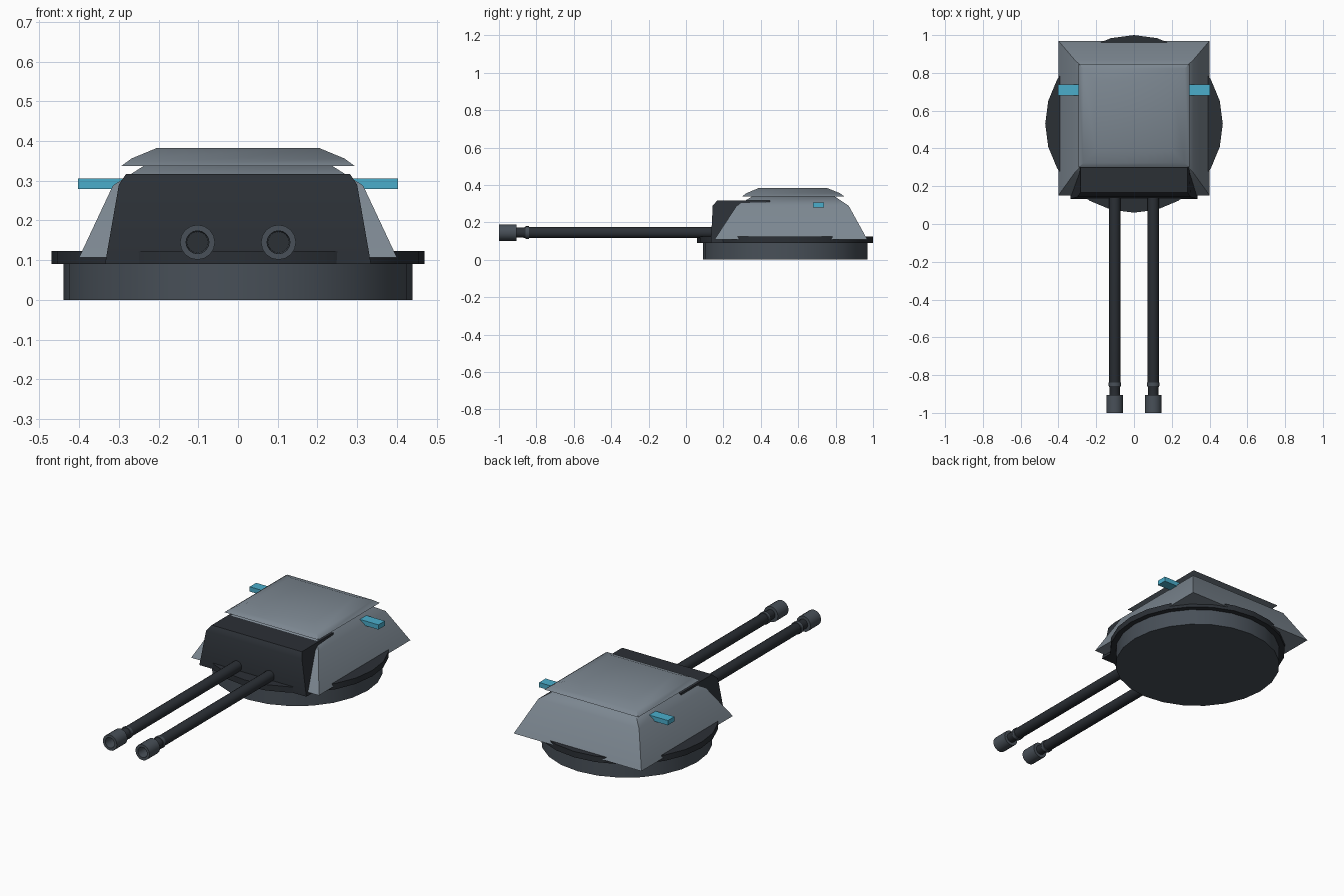
import bpy, bmesh, math

if "Cube" in bpy.data.objects:
    bpy.data.objects.remove(bpy.data.objects["Cube"])

def material(name, rgb):
    m = bpy.data.materials.new(name)
    m.diffuse_color = (*rgb, 1)
    m.use_nodes = True
    m.node_tree.nodes["Principled BSDF"].inputs["Base Color"].default_value = m.diffuse_color
    return m

ARMOUR = material("armour_grey", (0.20, 0.24, 0.28))
STEEL = material("steel_grey", (0.065, 0.08, 0.098))
DARK = material("dark_grey", (0.024, 0.029, 0.036))
BLUE = material("sensor_blue", (0.07, 0.42, 0.60))

def loft(name, rings, mat, angle=40, closed=False):
    """Skin a list of equal-length vertex rings; cap the ends unless closed."""
    bm = bmesh.new()
    loops = [[bm.verts.new(p) for p in r] for r in rings]
    pairs = list(zip(loops, loops[1:]))
    if closed:
        pairs.append((loops[-1], loops[0]))
    for a, b in pairs:
        n = len(a)
        for i in range(n):
            j = (i + 1) % n
            bm.faces.new((a[i], a[j], b[j], b[i]))
    if not closed:
        bm.faces.new(loops[0])
        bm.faces.new(loops[-1])
    bmesh.ops.recalc_face_normals(bm, faces=bm.faces)
    me = bpy.data.meshes.new(name)
    bm.to_mesh(me)
    bm.free()
    me.shade_smooth()
    me.set_sharp_from_angle(angle=math.radians(angle))
    me.materials.append(mat)
    ob = bpy.data.objects.new(name, me)
    bpy.context.collection.objects.link(ob)
    return ob

def rect(hx, y0, y1, z):
    return [(-hx, y0, z), (hx, y0, z), (hx, y1, z), (-hx, y1, z)]

def disc(r, z, n=24, cy=0.53):
    return [(r * math.cos(2 * math.pi * i / n), cy + r * math.sin(2 * math.pi * i / n), z)
            for i in range(n)]

def hoop(r, x, y, z=0.145, n=16):
    return [(x + r * math.cos(2 * math.pi * i / n), y, z + r * math.sin(2 * math.pi * i / n))
            for i in range(n)]

# Turntable
loft("base_drum", [disc(0.44, 0), disc(0.44, 0.10)], STEEL)
loft("base_flange", [disc(0.47, 0.09), disc(0.47, 0.123)], DARK)

# Sloped armour housing and its overhanging roof plate
loft("housing", [rect(0.40, 0.152, 0.97, 0.107), rect(0.315, 0.27, 0.87, 0.288),
                 rect(0.23, 0.36, 0.79, 0.342)], ARMOUR)
loft("roof_plate", [rect(0.294, 0.298, 0.848, 0.337), rect(0.268, 0.323, 0.823, 0.356),
                    rect(0.203, 0.388, 0.755, 0.383)], ARMOUR)

# Gun shield: profile in y-z, with half widths tapering upward
profile = [(0.45, 0.09, 0.335), (0.133, 0.09, 0.335), (0.143, 0.29, 0.30),
           (0.168, 0.317, 0.282), (0.45, 0.317, 0.282)]
loft("gun_shield", [[(s * x, y, z) for y, z, x in profile] for s in (-1, 1)], DARK)

for side, s in (("left", -1), ("right", 1)):
    # Twin guns with collars and hollow muzzles
    x = 0.102 * s
    loft(f"{side}_barrel", [hoop(0.030, x, 0.25), hoop(0.030, x, -0.86),
                            hoop(0.027, x, -0.87), hoop(0.027, x, -0.93)], DARK)
    loft(f"{side}_collar", [hoop(0.034, x, -0.84), hoop(0.034, x, -0.858)], STEEL)
    loft(f"{side}_muzzle", [hoop(0.044, x, -0.905), hoop(0.044, x, -1.0),
                            hoop(0.029, x, -1.0), hoop(0.026, x, -0.905)], STEEL, closed=True)
    # Side sensors
    a, b = sorted((0.26 * s, 0.403 * s))
    loft(f"{side}_sensor", [[(a, 0.68, z), (b, 0.68, z), (b, 0.738, z), (a, 0.738, z)]
                            for z in (0.279, 0.306)], BLUE)
